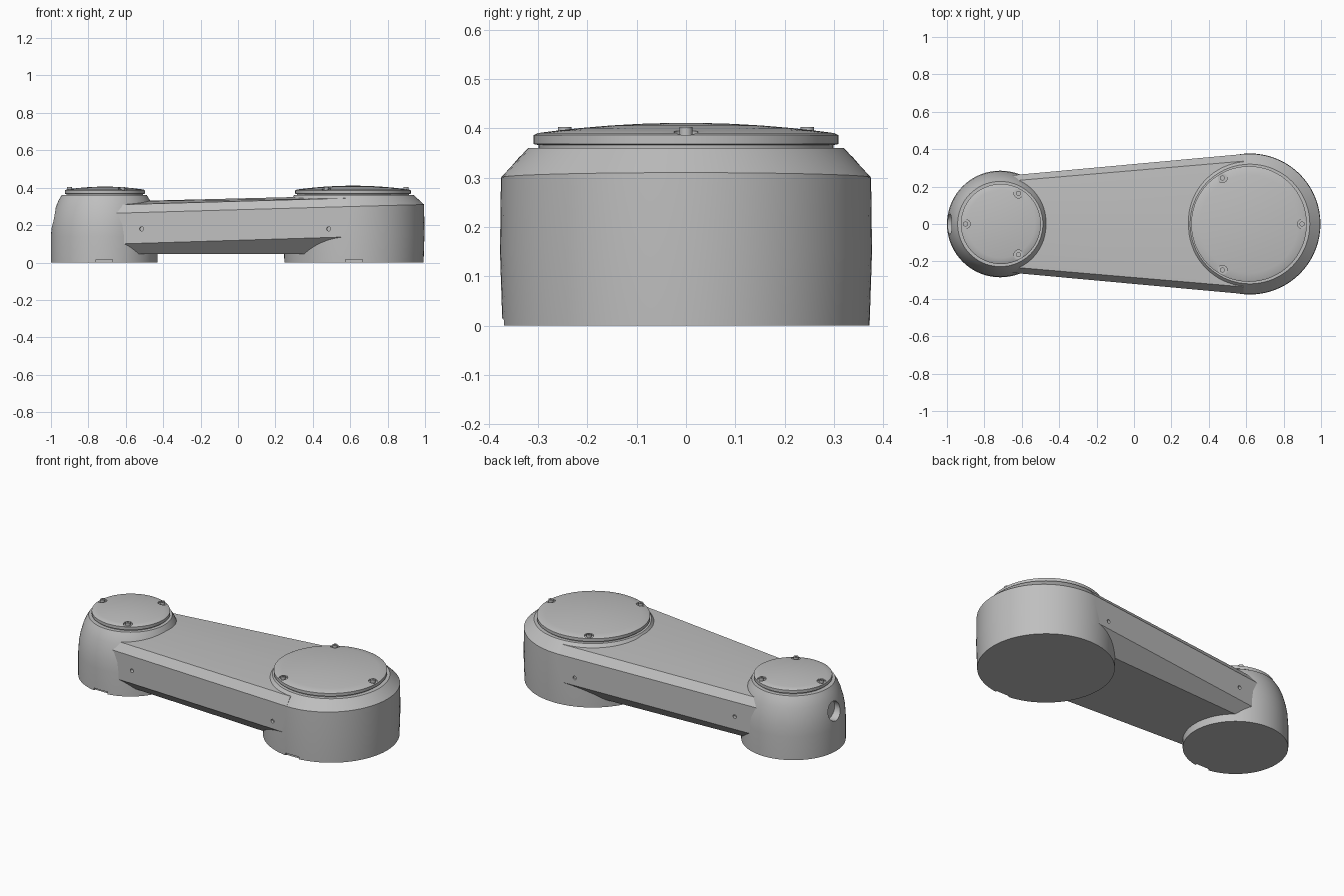
import bpy
import bmesh
from math import cos, sin, pi, radians, atan2
from mathutils import Matrix, Vector

cube = bpy.data.objects.get("Cube")
if cube:
    bpy.data.objects.remove(cube, do_unlink=True)

# One painted-metal colour for everything
GREY = (0.52, 0.52, 0.52, 1)
metal = bpy.data.materials.new("light_grey_metal")
metal.use_nodes = True
metal.diffuse_color = GREY
metal.node_tree.nodes["Principled BSDF"].inputs["Base Color"].default_value = GREY

BIG_X, SMALL_X = 0.62, -0.715


def finish(name, bm):
    bmesh.ops.recalc_face_normals(bm, faces=bm.faces[:])
    mesh = bpy.data.meshes.new(name)
    bm.to_mesh(mesh)
    bm.free()
    mesh.materials.append(metal)
    obj = bpy.data.objects.new(name, mesh)
    bpy.context.collection.objects.link(obj)
    return obj


def lathe(name, profile, x, y=0.0, steps=72):
    """Closed solid of revolution; profile runs bottom to top as (radius, z)."""
    bm = bmesh.new()
    rings = [[bm.verts.new((x + r * cos(2 * pi * i / steps),
                            y + r * sin(2 * pi * i / steps), z))
              for i in range(steps)] for r, z in profile]
    for low, high in zip(rings, rings[1:]):
        for i in range(steps):
            j = (i + 1) % steps
            bm.faces.new((low[i], low[j], high[j], high[i]))
    bm.faces.new(rings[0])
    bm.faces.new(rings[-1])
    return finish(name, bm)


def rod(name, centre, direction, radius, length, steps=24):
    bm = bmesh.new()
    turn = Vector(direction).to_track_quat("Z", "Y").to_matrix().to_4x4()
    bmesh.ops.create_cone(bm, cap_ends=True, segments=steps, radius1=radius,
                          radius2=radius, depth=length,
                          matrix=Matrix.Translation(centre) @ turn)
    return finish(name, bm)


def box(name, centre, size):
    bm = bmesh.new()
    bmesh.ops.create_cube(bm, size=1, matrix=Matrix.Translation(centre)
                          @ Matrix.Diagonal((*size, 1)))
    return finish(name, bm)


def cut(obj, cutters):
    bpy.context.view_layer.objects.active = obj
    for cutter in cutters:
        mod = obj.modifiers.new("cut", "BOOLEAN")
        mod.operation = "DIFFERENCE"
        mod.solver = "EXACT"
        mod.object = cutter
        bpy.ops.object.modifier_apply(modifier=mod.name)
        bpy.data.objects.remove(cutter, do_unlink=True)


def smooth(obj):
    bpy.ops.object.select_all(action="DESELECT")
    obj.select_set(True)
    bpy.context.view_layer.objects.active = obj
    bpy.ops.object.shade_smooth_by_angle(angle=radians(25))


# Large joint housing, its shoulder edge tilted along the arm
big_hub = lathe("large_joint_housing",
                [(0.372, 0), (0.377, 0.15), (0.375, 0.30), (0.32, 0.36)], BIG_X)
for v in big_hub.data.vertices:
    if abs(v.co.z - 0.30) < 0.001:
        v.co.z += 0.027 * (v.co.x - BIG_X)
cut(big_hub, [box("slot", (BIG_X, -0.38, 0), (0.09, 0.04, 0.03))])

# Small joint housing with rounded shoulder, and a round port in its end
small_hub = lathe("small_joint_housing",
                  [(0.285, 0), (0.285, 0.14), (0.281, 0.20), (0.272, 0.25),
                   (0.258, 0.30), (0.243, 0.335), (0.228, 0.36)], SMALL_X)
cut(small_hub, [box("slot", (SMALL_X, -0.29, 0), (0.09, 0.04, 0.03)),
                rod("port_hole", (-1.0, 0, 0.235), (1, 0, 0), 0.055, 0.1, 32)])

# Tapered arm: mirrored half-sections (y, z) lofted between the joints
SECTIONS = {
    -0.68: [(0.209, 0.045), (0.258, 0.098), (0.258, 0.263), (0.228, 0.308)],
    0.585: [(0.274, 0.045), (0.374, 0.137), (0.374, 0.299), (0.336, 0.344)],
}
CROWN = {-0.68: 0.326, 0.585: 0.357}
bm = bmesh.new()
loops = []
for x, half in SECTIONS.items():
    pts = half + [(0, CROWN[x])] + [(-y, z) for y, z in reversed(half)]
    loops.append([bm.verts.new((x, y, z)) for y, z in pts])
count = len(loops[0])
for i in range(count):
    j = (i + 1) % count
    bm.faces.new((loops[0][i], loops[0][j], loops[1][j], loops[1][i]))
for loop in loops:
    bm.faces.new(loop)
arm = finish("arm_link", bm)

# Bolt holes along both arm sides
holes = []
for x in (-0.515, 0.485):
    for side in (-1, 1):
        y = 0.258 + (x + 0.68) * 0.0917
        holes.append(rod("bolt_hole", (x, side * y, 0.18),
                         (-0.0917, side, 0), 0.011, 0.04, 16))
cut(arm, holes)


def cover(label, x, radius, top, bolt_radius, first_angle):
    """Domed cover with a shadow gap below and three socket screws."""
    rim = 0.389
    dome = [(radius * k, rim + (top - rim) * (1 - k * k))
            for k in (0.97, 0.85, 0.7, 0.5, 0.3, 0.1)]
    cap = lathe(label + "_cover",
                [(radius - 0.01, 0.35), (radius - 0.01, 0.366), (radius, 0.368),
                 (radius, 0.386)] + dome, x)
    recesses, screws = [], []
    for k in range(3):
        a = first_angle + k * 2 * pi / 3
        px, py = x + bolt_radius * cos(a), bolt_radius * sin(a)
        recesses.append(rod("recess", (px, py, 0.405), (0, 0, 1), 0.025, 0.04))
        screw = rod(label + "_screw", (px, py, 0.392), (0, 0, 1), 0.0135, 0.022, 20)
        cut(screw, [rod("socket", (px, py, 0.403), (0, 0, 1), 0.007, 0.016, 6)])
        screws.append(screw)
    cut(cap, recesses)
    return [cap] + screws


parts = [big_hub, small_hub, arm]
parts += cover("large_joint", BIG_X - 0.005, 0.309, 0.411, 0.284, 0)
parts += cover("small_joint", SMALL_X + 0.003, 0.214, 0.406, 0.189, pi)
for part in parts:
    smooth(part)
